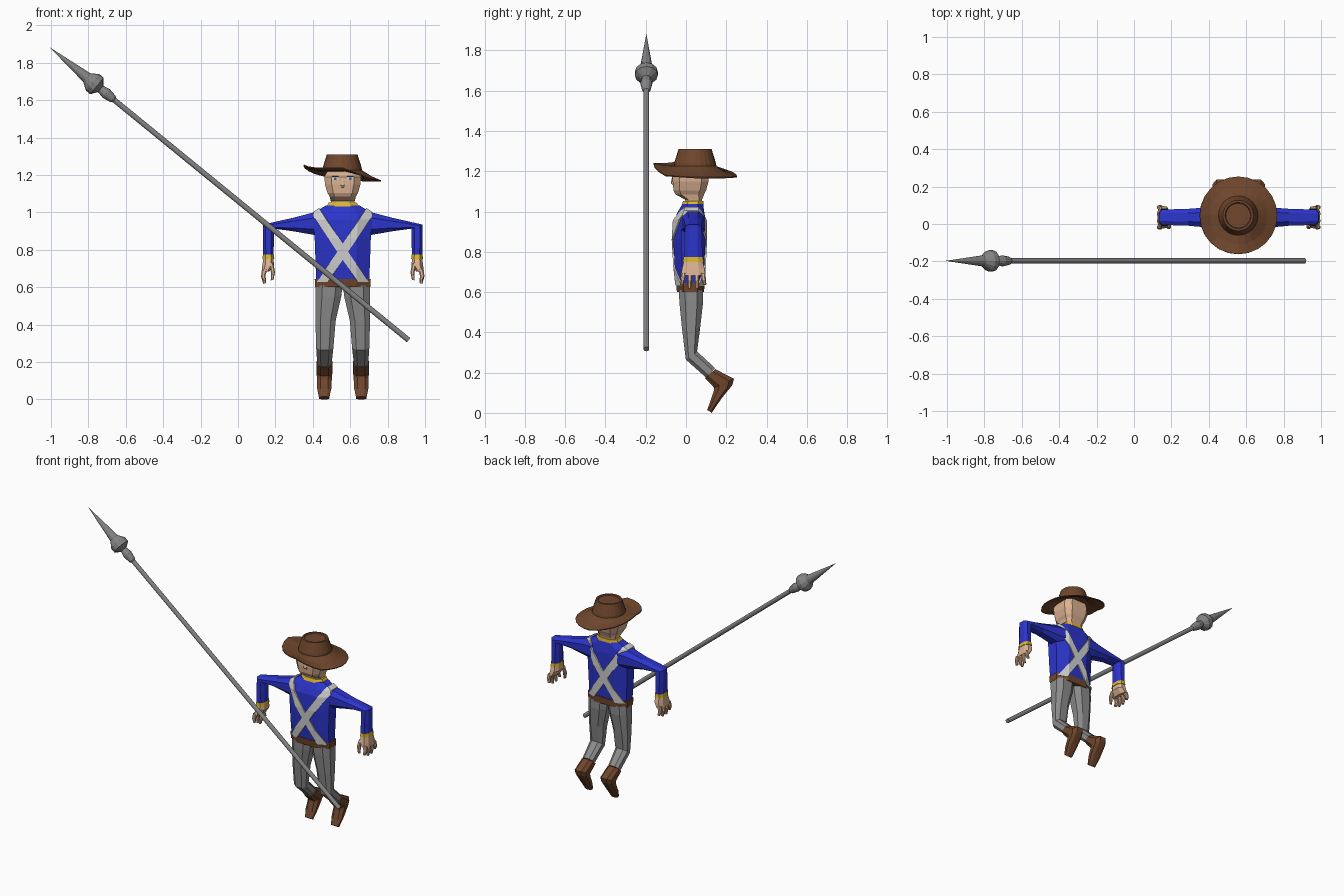
import bpy, bmesh, math
from mathutils import Vector

CX = 0.56  # the figure stands to the side of the pike


def material(name, r, g, b):
    m = bpy.data.materials.new(name)
    m.diffuse_color = (r, g, b, 1)
    return m


BLUE = material("blue cloth", 0.025, 0.035, 0.6)
GREY = material("grey cloth", 0.26, 0.26, 0.26)
STEEL = material("steel", 0.23, 0.23, 0.23)
BROWN = material("brown leather", 0.16, 0.062, 0.026)
SKIN = material("skin", 0.72, 0.45, 0.29)
WHITE = material("white strap", 0.64, 0.64, 0.64)
YELLOW = material("yellow trim", 0.72, 0.47, 0.025)
DARK = material("dark features", 0.07, 0.035, 0.025)
IRIS = material("blue iris", 0.05, 0.12, 0.3)


def finish(name, bm, mat, mirror=False, solid=0.0, loc=(CX, 0, 0)):
    bmesh.ops.recalc_face_normals(bm, faces=bm.faces)
    me = bpy.data.meshes.new(name)
    bm.to_mesh(me)
    bm.free()
    me.materials.append(mat)
    ob = bpy.data.objects.new(name, me)
    ob.location = loc
    bpy.context.collection.objects.link(ob)
    if solid:
        s = ob.modifiers.new("thickness", 'SOLIDIFY')
        s.thickness, s.offset = solid, 1
    if mirror:
        ob.modifiers.new("mirror", 'MIRROR')
    return ob


def skin_rings(rings, cap_start=True, cap_end=True):
    bm = bmesh.new()
    vs = [[bm.verts.new(p) for p in r] for r in rings]
    for a, b in zip(vs, vs[1:]):
        n = len(a)
        for i in range(n):
            j = (i + 1) % n
            bm.faces.new((a[i], a[j], b[j], b[i]))
    if cap_start:
        bm.faces.new(vs[0][::-1])
    if cap_end:
        bm.faces.new(vs[-1])
    return bm


def loft(secs, plane='yz', c=0.5):
    """Each section: two end points in the plane, then sideways centre and half width."""
    rings = []
    k = 1 - c
    shape = [(-k, -1), (k, -1), (1, -k), (1, k), (k, 1), (-k, 1), (-1, k), (-1, -k)]
    for u0, z0, u1, z1, mid, half in secs:
        ring = []
        for s, t in shape:
            f = (t + 1) / 2
            u, z, w = u0 + (u1 - u0) * f, z0 + (z1 - z0) * f, mid + half * s
            ring.append((w, u, z) if plane == 'yz' else (u, w, z))
        rings.append(ring)
    return skin_rings(rings)


def level(*rows):
    """Horizontal sections from (z, y front, y back, half width)."""
    return [(y0, z, y1, z, 0, h) for z, y0, y1, h in rows]


def box(name, centre, size, mat, mirror=False):
    bm = bmesh.new()
    bmesh.ops.create_cube(bm, size=1)
    bmesh.ops.scale(bm, vec=size, verts=bm.verts)
    bmesh.ops.translate(bm, vec=centre, verts=bm.verts)
    return finish(name, bm, mat, mirror)


# jacket body
TORSO = level((0.63, -0.045, 0.085, 0.142), (0.72, -0.055, 0.09, 0.145),
              (0.86, -0.063, 0.097, 0.15), (0.96, -0.058, 0.097, 0.157),
              (1.0, -0.04, 0.09, 0.15), (1.037, -0.018, 0.085, 0.09))
finish("jacket", loft(TORSO), BLUE)

# crossed straps: a slanted slice of the jacket shell, thickened and mirrored
bm = loft(TORSO)
bm.normal_update()
caps = [f for f in bm.faces if abs(f.normal.z) > 0.95]
bmesh.ops.delete(bm, geom=caps, context='FACES')
n = Vector((1.5, 0, 1)).normalized()
for side in (1, -1):
    bmesh.ops.bisect_plane(bm, geom=bm.verts[:] + bm.edges[:] + bm.faces[:],
                           plane_co=Vector((0, 0, 0.79)) + n * side * 0.024,
                           plane_no=n * side, clear_outer=True)
finish("crossed_straps", bm, WHITE, mirror=True, solid=0.008)

# belt, collar, head tapering down into the neck
finish("belt", loft(level((0.6, -0.045, 0.09, 0.147), (0.645, -0.05, 0.092, 0.15))), BROWN)
finish("collar", loft(level((1.03, -0.022, 0.088, 0.088), (1.053, -0.014, 0.086, 0.074))), YELLOW)
finish("head", loft(level((1.03, -0.005, 0.08, 0.06), (1.06, -0.006, 0.08, 0.064),
                          (1.085, -0.052, 0.09, 0.07), (1.105, -0.062, 0.1, 0.082),
                          (1.15, -0.066, 0.112, 0.095), (1.19, -0.066, 0.112, 0.098),
                          (1.212, -0.045, 0.11, 0.088), (1.228, -0.02, 0.1, 0.07)),
                    c=0.38), SKIN)

# face details
finish("nose", loft([(-0.07, 1.135, -0.06, 1.13, 0, 0.01),
                     (-0.075, 1.143, -0.06, 1.143, 0, 0.011),
                     (-0.066, 1.185, -0.06, 1.185, 0, 0.006)]), SKIN)
box("eye_whites", (0.04, -0.066, 1.18), (0.032, 0.006, 0.013), WHITE, True)
box("irises", (0.04, -0.068, 1.18), (0.014, 0.006, 0.013), IRIS, True)
box("eyebrows", (0.04, -0.065, 1.191), (0.036, 0.008, 0.005), DARK, True)

# hat: crown and a brim whose edge rises and dips around the head
N = 24


def circle(r, z):
    return [(r * math.cos(2 * math.pi * i / N), 0.045 + r * math.sin(2 * math.pi * i / N),
             z(i) if callable(z) else z) for i in range(N)]


EDGE = [1.165, 1.165, 1.17, 1.205, 1.25, 1.235, 1.235, 1.175]  # from +x, turning to the back


def brim_z(i):
    a, b, f = EDGE[i // 3], EDGE[(i // 3 + 1) % 8], (i % 3) / 3
    return a + (b - a) * f


def mid_z(i):
    return 0.5 * brim_z(i) + 0.5 * 1.21


finish("hat_brim", skin_rings([circle(0.207, brim_z), circle(0.155, mid_z), circle(0.1, 1.222)],
                              False, False), BROWN, solid=0.006, loc=(CX - 0.003, 0, 0))
finish("hat_crown", skin_rings([circle(0.107, 1.218), circle(0.104, 1.24), circle(0.082, 1.31),
                                circle(0.07, 1.31), circle(0.066, 1.304)]), BROWN,
       loc=(CX - 0.003, 0, 0))

# legs bent back at the knee, and boots pointing down
finish("trouser_legs", loft([(-0.035, 0.61, 0.085, 0.61, 0.073, 0.072),
                             (-0.033, 0.55, 0.085, 0.55, 0.077, 0.069),
                             (-0.02, 0.42, 0.07, 0.42, 0.092, 0.054),
                             (-0.001, 0.265, 0.055, 0.305, 0.096, 0.046),
                             (0.1, 0.175, 0.145, 0.222, 0.098, 0.038)]), GREY, True)
finish("boots", loft([(0.094, 0.172, 0.145, 0.217, 0.098, 0.043),
                      (0.14, 0.125, 0.238, 0.17, 0.098, 0.042),
                      (0.138, 0.11, 0.23, 0.138, 0.098, 0.04),
                      (0.12, 0.055, 0.175, 0.07, 0.099, 0.038),
                      (0.105, 0.015, 0.128, 0.0, 0.099, 0.027)]), BROWN, True)

# arms: out to the elbow, then straight down
finish("sleeves", loft([(0.1, 0.875, 0.09, 1.005, 0.035, 0.06),
                        (0.155, 0.88, 0.155, 1.0, 0.035, 0.055),
                        (0.27, 0.9, 0.27, 0.97, 0.036, 0.045),
                        (0.368, 0.913, 0.427, 0.935, 0.036, 0.041),
                        (0.368, 0.85, 0.427, 0.85, 0.036, 0.044),
                        (0.37, 0.768, 0.425, 0.768, 0.036, 0.046)], 'xz'), BLUE, True)
finish("cuffs", loft([(0.368, 0.774, 0.427, 0.774, 0.036, 0.048),
                      (0.366, 0.75, 0.429, 0.75, 0.036, 0.051)], 'xz'), YELLOW, True)
finish("palms", loft([(0.37, 0.752, 0.425, 0.752, 0.036, 0.047),
                      (0.368, 0.72, 0.43, 0.715, 0.036, 0.056),
                      (0.392, 0.685, 0.434, 0.682, 0.036, 0.06)], 'xz'), SKIN, True)
for i, (y, tip) in enumerate([(-0.012, 0.638), (0.02, 0.622), (0.052, 0.622), (0.084, 0.64)]):
    spread = 0.006 * (i - 1.5)
    finish("finger_%d" % (i + 1), loft([(0.402, 0.695, 0.432, 0.695, y, 0.012),
                                        (0.414, 0.66, 0.437, 0.66, y + spread / 2, 0.011),
                                        (0.41, tip, 0.426, tip - 0.004, y + spread, 0.008)],
                                       'xz'), SKIN, True)
finish("thumbs", loft([(0.37, 0.725, 0.395, 0.735, -0.002, 0.014),
                       (0.362, 0.68, 0.384, 0.68, -0.014, 0.012),
                       (0.37, 0.64, 0.385, 0.636, -0.018, 0.008)], 'xz'), SKIN, True)

# pike: one turned profile (distance from the butt, radius), leaning to the left
PIKE = [(0, 0.0145), (2.03, 0.0145), (2.04, 0.022), (2.085, 0.03), (2.125, 0.022),
        (2.15, 0.057), (2.18, 0.057), (2.22, 0.03), (2.473, 0.0005)]
rings = [[(r * math.cos(math.pi * i / 6), r * math.sin(math.pi * i / 6), d) for i in range(12)]
         for d, r in PIKE]
pike = finish("pike", skin_rings(rings), STEEL, loc=(0.912, -0.197, 0.317))
pike.rotation_mode = 'QUATERNION'
pike.rotation_quaternion = Vector((-1.912, 0, 1.56)).to_track_quat('Z', 'Y')
